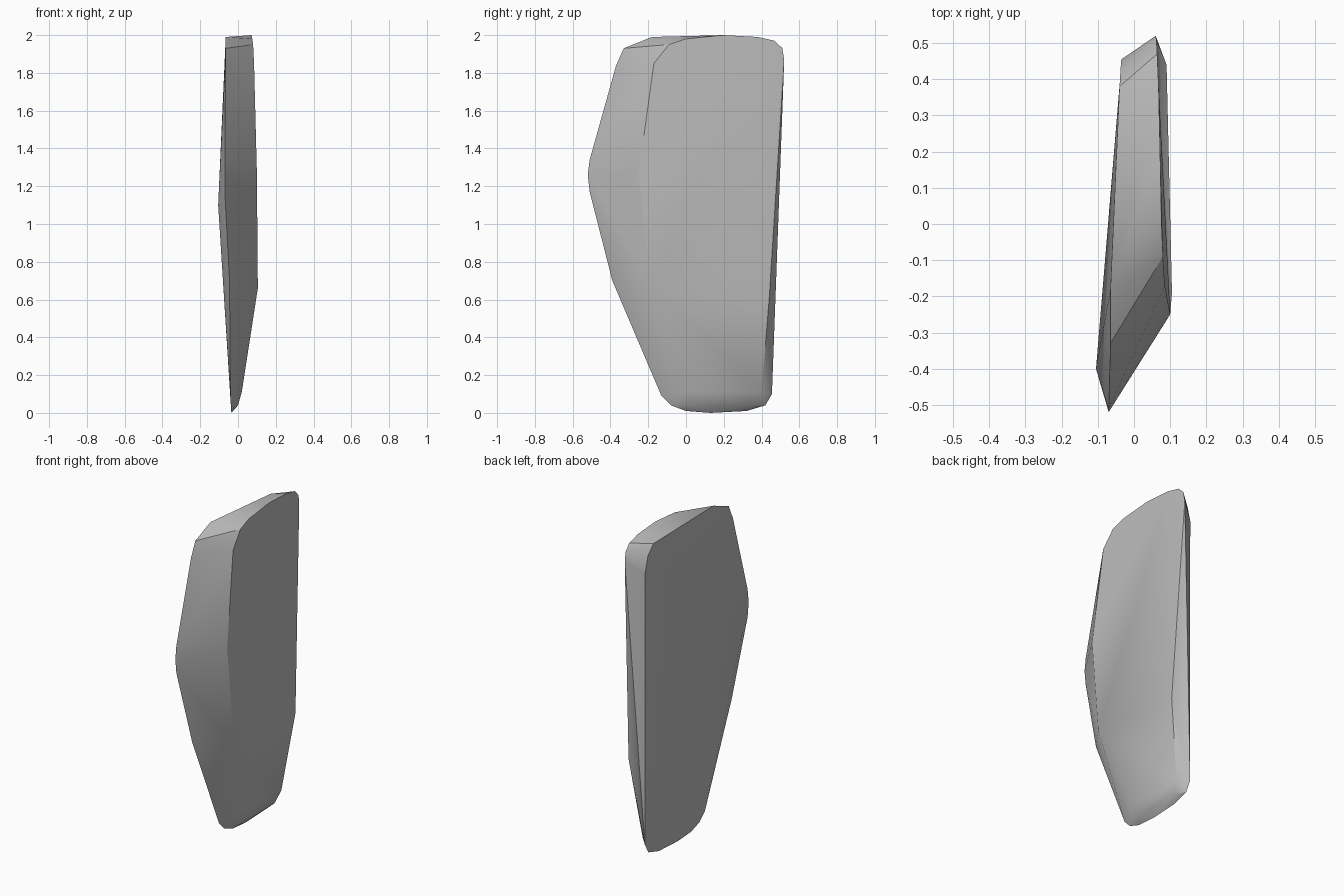
import bpy
import bmesh
import math
from mathutils import Vector

old_cube = bpy.data.objects.get("Cube")
if old_cube:
    bpy.data.objects.remove(old_cube, do_unlink=True)


def make_material(name, color):
    material = bpy.data.materials.new(name)
    material.use_nodes = True
    material.diffuse_color = color
    shader = material.node_tree.nodes["Principled BSDF"]
    shader.inputs["Base Color"].default_value = color
    shader.inputs["Roughness"].default_value = 0.8
    return material


def add_outline(mesh_builder, points):
    """Add one outline of the slab as loose corner points."""
    for point in points:
        mesh_builder.verts.new(Vector(point))


def make_hull(name, outlines, material, smooth_angle):
    """Wrap a convex stone around several outlines."""
    builder = bmesh.new()
    for outline in outlines:
        add_outline(builder, outline)
    result = bmesh.ops.convex_hull(builder, input=builder.verts[:])
    unused = [item for item in result["geom_interior"]
              if isinstance(item, bmesh.types.BMVert)]
    bmesh.ops.delete(builder, geom=unused, context="VERTS")
    bmesh.ops.recalc_face_normals(builder, faces=builder.faces[:])
    # Merge nearly coplanar triangles into broad facets
    bmesh.ops.dissolve_limit(builder, angle_limit=math.radians(1),
                             verts=builder.verts[:], edges=builder.edges[:])

    mesh = bpy.data.meshes.new(name)
    builder.to_mesh(mesh)
    builder.free()
    mesh.materials.append(material)
    stone = bpy.data.objects.new(name, mesh)
    bpy.context.collection.objects.link(stone)

    bpy.ops.object.select_all(action="DESELECT")
    stone.select_set(True)
    bpy.context.view_layer.objects.active = stone
    bpy.ops.object.shade_smooth_by_angle(angle=math.radians(smooth_angle))
    return stone


# Sharp ridge along the front, from the top down to the base
front_ridge = [
    (-.065, -.18, 1.99), (-.065, -.33, 1.93), (-.066, -.37, 1.84),
    (-.07, -.51, 1.34), (-.07, -.52, 1.26), (-.07, -.51, 1.17),
    (-.045, -.39, .7), (-.04, -.13, .09),
]

# Bulge and rounded back corner of the flat rear side
rear_side = [
    (-.105, -.4, 1.1), (-.04, .38, 1.96), (-.037, .43, 1.9),
    (-.035, .455, 1.8), (-.034, .455, .1),
]

# Broad side: rounded top, long edges and the fold above the base
broad_side = [
    (.08, -.09, 1.95), (.085, -.17, 1.85), (.1, -.25, 1.27),
    (.105, -.19, .66), (.09, .44, .6),
    (.06, .52, 1.87), (.062, .51, 1.93), (.064, .47, 1.97),
    (.068, .38, 1.99), (.072, .2, 2), (.076, 0, 1.98),
]

# Rounded lower rim, thinning to an edge
base_rim = [
    (-.038, -.08, .04), (-.036, 0, .01), (-.035, .13, 0),
    (-.035, .32, .01), (-.034, .42, .04),
    (.02, 0, .11), (.02, .4, .11), (0, .02, .04), (0, .36, .04),
]

stone_gray = make_material("stone gray", (.5, .5, .5, 1))
make_hull("stone_slab", [front_ridge, rear_side, broad_side, base_rim],
          stone_gray, 30)
